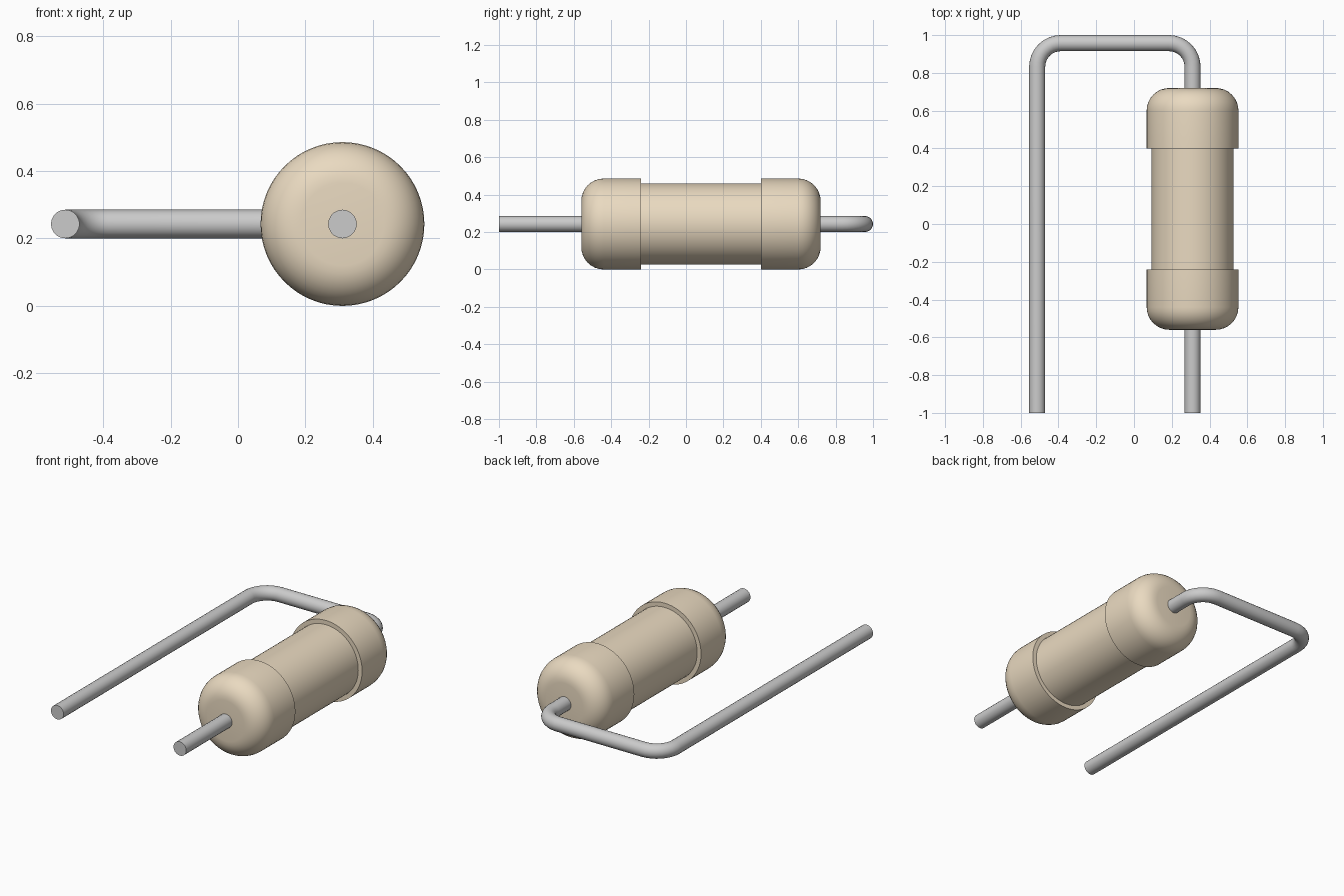
import bpy, bmesh
from math import sin, cos, pi, radians

if "Cube" in bpy.data.objects:
    bpy.data.objects.remove(bpy.data.objects["Cube"])

AX, AZ = 0.31, 0.243          # body axis (runs along y)
CAP_R, MID_R, FILLET = 0.243, 0.217, 0.12
WIRE_R, BEND = 0.0425, 0.125
LEG_X, TOP_Y = -0.5125, 0.9575


def material(name, rgb):
    m = bpy.data.materials.new(name)
    m.diffuse_color = (*rgb, 1)
    m.use_nodes = True
    m.node_tree.nodes["Principled BSDF"].inputs["Base Color"].default_value = m.diffuse_color
    return m


def smooth(obj):
    bpy.ops.object.select_all(action='DESELECT')
    obj.select_set(True)
    bpy.context.view_layer.objects.active = obj
    bpy.ops.object.shade_smooth_by_angle(angle=radians(30))


def arc(cx, cy, r, a0, a1, n=8):
    return [(cx + r * cos(a0 + (a1 - a0) * i / n),
             cy + r * sin(a0 + (a1 - a0) * i / n)) for i in range(n + 1)]


def lathe(name, profile, mat, sides=64):
    """Spin (radius, y) points around the y axis and close both ends."""
    bm = bmesh.new()
    rings = [[bm.verts.new((r * cos(2 * pi * k / sides), y, r * sin(2 * pi * k / sides)))
              for k in range(sides)] for r, y in profile]
    for a, b in zip(rings, rings[1:]):
        for k in range(sides):
            j = (k + 1) % sides
            bm.faces.new((a[k], a[j], b[j], b[k]))
    bm.faces.new(rings[0])
    bm.faces.new(rings[-1])
    bmesh.ops.recalc_face_normals(bm, faces=bm.faces)
    me = bpy.data.meshes.new(name)
    bm.to_mesh(me)
    bm.free()
    obj = bpy.data.objects.new(name, me)
    bpy.context.collection.objects.link(obj)
    me.materials.append(mat)
    smooth(obj)
    return obj


# resistor body: two rounded end caps joined by a narrower barrel
MID_Y, HALF, STEP = 0.08, 0.64, 0.32
half = [(MID_R, STEP), (CAP_R, STEP)] + arc(CAP_R - FILLET, HALF - FILLET, FILLET, 0, pi / 2)
profile = [(r, -y) for r, y in reversed(half)] + half
body = lathe("resistor_body", profile, material("tan_coating", (0.82, 0.70, 0.53)))
body.location = (AX, MID_Y, AZ)

# wire lead: through the body, over the hairpin and back along the other side
path = ([(AX, -1)]
        + arc(AX - BEND, TOP_Y - BEND, BEND, 0, pi / 2)
        + arc(LEG_X + BEND, TOP_Y - BEND, BEND, pi / 2, pi)
        + [(LEG_X, -1)])
curve = bpy.data.curves.new("wire_lead", 'CURVE')
curve.dimensions = '3D'
curve.bevel_depth = WIRE_R
curve.bevel_resolution = 8
curve.use_fill_caps = True
spline = curve.splines.new('POLY')
spline.points.add(len(path) - 1)
for p, (x, y) in zip(spline.points, path):
    p.co = (x, y, AZ, 1)
curve.materials.append(material("tinned_wire", (0.80, 0.80, 0.78)))
wire = bpy.data.objects.new("wire_lead", curve)
bpy.context.collection.objects.link(wire)
bpy.ops.object.select_all(action='DESELECT')
wire.select_set(True)
bpy.context.view_layer.objects.active = wire
bpy.ops.object.convert(target='MESH')
smooth(bpy.context.view_layer.objects.active)
